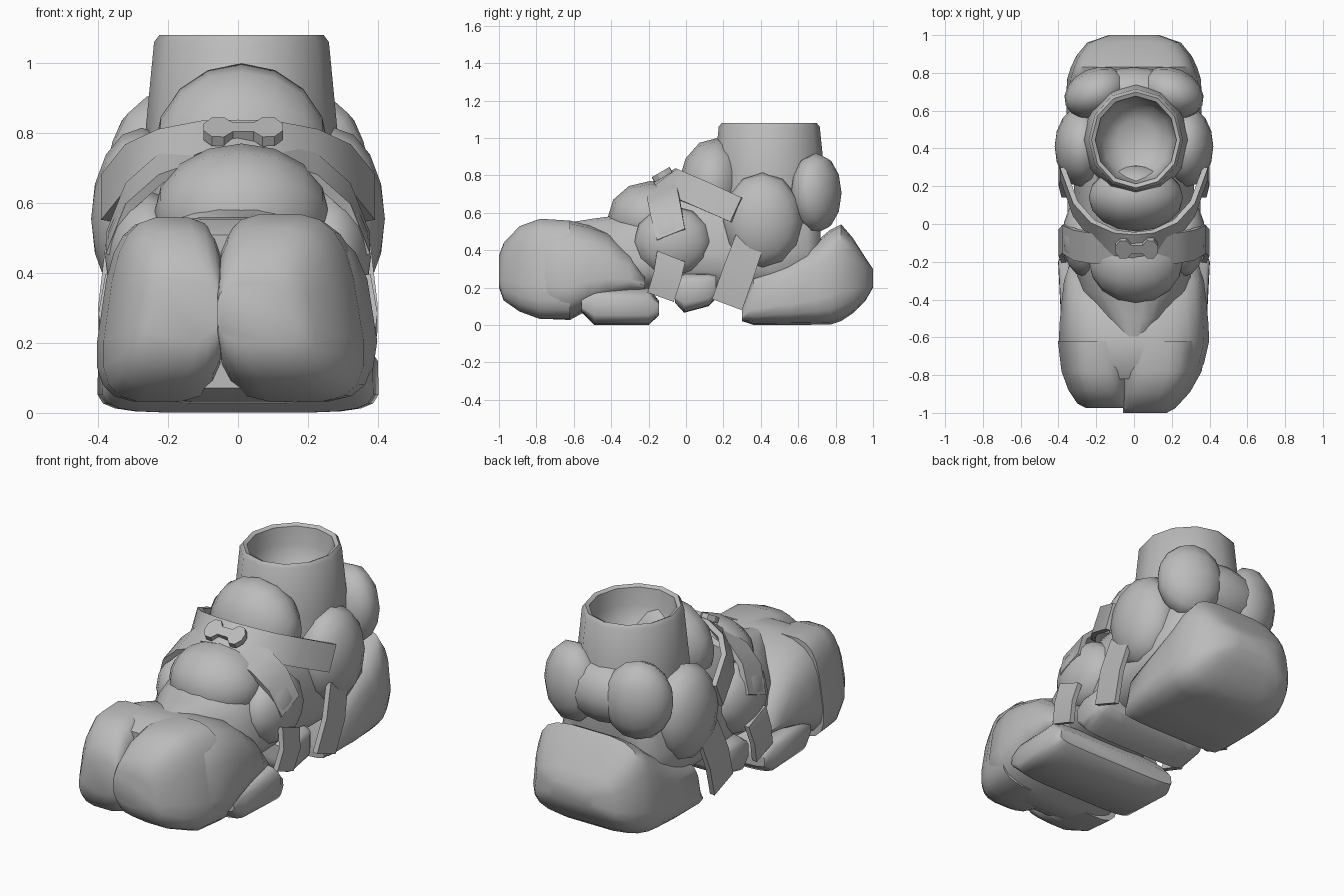
import bpy, bmesh, math
from mathutils import Vector, Matrix

cube = bpy.data.objects.get("Cube")
if cube:
    bpy.data.objects.remove(cube)

grey = bpy.data.materials.new("plain_grey")
grey.use_nodes = True
grey.diffuse_color = (0.5, 0.5, 0.5, 1)
grey.node_tree.nodes["Principled BSDF"].inputs["Base Color"].default_value = (0.5, 0.5, 0.5, 1)


def finish(name, bm, angle=45):
    """Turn a bmesh into a shaded, coloured object."""
    bmesh.ops.recalc_face_normals(bm, faces=bm.faces)
    mesh = bpy.data.meshes.new(name)
    bm.to_mesh(mesh)
    bm.free()
    mesh.materials.append(grey)
    obj = bpy.data.objects.new(name, mesh)
    bpy.context.collection.objects.link(obj)
    bpy.ops.object.select_all(action="DESELECT")
    obj.select_set(True)
    bpy.context.view_layer.objects.active = obj
    bpy.ops.object.shade_smooth_by_angle(angle=math.radians(angle))
    return obj


def skin(name, rings, angle=45):
    """Bridge rings of points in order and cap both ends."""
    bm = bmesh.new()
    loops = [[bm.verts.new(p) for p in ring] for ring in rings]
    count = len(loops[0])
    for lower, upper in zip(loops, loops[1:]):
        for i in range(count):
            j = (i + 1) % count
            bm.faces.new((lower[i], lower[j], upper[j], upper[i]))
    bm.faces.new(loops[0])
    bm.faces.new(loops[-1])
    return finish(name, bm, angle)


def body(name, sections, hinge=0, side=0, taper=0.25, power=0.6, sides=20):
    """Loft rounded sections (y, half width, bottom, top) along y.

    Sections are centred on x = hinge, or lie wholly to one side of it."""
    rings = []
    for y, width, bottom, top in sections:
        ring = []
        for i in range(sides):
            a = math.tau * (i + 0.5) / sides
            c = math.copysign(abs(math.cos(a)) ** power, math.cos(a))
            s = math.copysign(abs(math.sin(a)) ** power, math.sin(a))
            narrow = 1 - taper * (s + 1) / 2
            ring.append((hinge + (side + c) * width * narrow, y,
                         (top + bottom) / 2 + s * (top - bottom) / 2))
        rings.append(ring)
    return skin(name, rings)


def pad(name, centre, radii, turn=0, tilt=0):
    """Low-poly ellipsoid with its poles facing sideways."""
    bm = bmesh.new()
    bmesh.ops.create_uvsphere(bm, u_segments=12, v_segments=8, radius=1)
    place = (Matrix.Translation(centre) @ Matrix.Rotation(turn, 4, "Z")
             @ Matrix.Rotation(tilt, 4, "X") @ Matrix.Diagonal((*radii, 1))
             @ Matrix.Rotation(math.pi / 2, 4, "Y"))
    bmesh.ops.transform(bm, matrix=place, verts=bm.verts)
    return finish(name, bm, 60)


def strap(name, path, thick=0.014):
    """Flat band; path holds pairs of a centre and a half-width vector."""
    points = [(Vector(p), Vector(h)) for p, h in path]
    rings = []
    for i, (p, half) in enumerate(points):
        along = points[min(i + 1, len(points) - 1)][0] - points[max(i - 1, 0)][0]
        out = along.cross(half).normalized() * thick
        rings.append([p - half - out, p + half - out, p + half + out, p - half + out])
    return skin(name, rings, 30)


def flip(path):
    """Mirror a strap path to the other side."""
    return [((-p[0], p[1], p[2]), (-h[0], h[1], h[2])) for p, h in path]


# Inner foot that carries all the padding
body("inner_foot", [
    (-.62, .08, .2, .55), (-.5, .22, .15, .57), (-.35, .33, .16, .59),
    (-.18, .35, .18, .66), (0, .35, .18, .74), (.2, .36, .16, .77),
    (.45, .36, .16, .77), (.65, .34, .2, .76), (.72, .25, .3, .7)],
    taper=.3, power=.7)

# Toe cap with two rounded toes parted by a narrow cleft
body("toe_cap", [
    (-.82, .34, .07, .51), (-.74, .4, .03, .555), (-.62, .43, .025, .56),
    (-.52, .425, .08, .535), (-.42, .415, .12, .5), (-.3, .4, .16, .4),
    (-.22, .37, .18, .27)], taper=.2)
body("big_toe", [
    (-1, .125, .2, .37), (-.975, .15, .13, .44), (-.89, .192, .07, .53),
    (-.78, .225, .03, .57), (-.62, .238, .03, .56)], hinge=-.06, side=1, taper=.2)
body("small_toe", [
    (-.975, .115, .2, .37), (-.95, .14, .13, .44), (-.88, .165, .07, .52),
    (-.78, .185, .03, .56), (-.62, .195, .03, .555)], hinge=-.04, side=-1, taper=.2)

# Soles and heel
body("front_sole", [
    (-.56, .37, .07, .16), (-.49, .39, 0, .2), (-.2, .405, 0, .2),
    (-.145, .38, .05, .13)], taper=.01, power=.4)
body("arch_block", [
    (-.06, .34, .12, .24), (-.01, .35, .065, .28), (.12, .355, .1, .28),
    (.16, .33, .14, .27)], taper=0, power=.35)
body("heel", [
    (.3, .33, .02, .1), (.36, .36, 0, .28), (.55, .375, 0, .36),
    (.7, .375, 0, .45), (.77, .37, 0, .51), (.83, .35, .02, .54),
    (.89, .32, .06, .47), (.96, .26, .13, .36), (1, .14, .2, .3)],
    taper=.13, power=.5)

# Hollow ankle tube with a rounded rim
tube = [(.29, .6), (.275, .8), (.25, 1.06), (.235, 1.08), (.215, 1.07),
        (.205, .98), (.18, .88), (.1, .82)]
skin("ankle_tube", [
    [(.01 + r * math.cos(math.tau * i / 12), .445 + r * 1.08 * math.sin(math.tau * i / 12), z)
     for i in range(12)] for r, z in tube])

# Padded tongue in two parts
pad("upper_tongue", (.01, .14, .75), (.25, .18, .25), tilt=-.1)
pad("lower_tongue", (.01, -.19, .57), (.25, .23, .2))

# Rear guard: a broad bridge joining two lobes
pad("rear_bridge", (0, .68, .7), (.28, .15, .165))

side_strap = [((.06, -.13, .755), (0, .07, .03)), ((.22, -.125, .7), (0, .08, .03)),
              ((.31, -.11, .62), (0, .08, .03)), ((.365, -.08, .48), (0, .075, .03))]
heel_strap = [((.365, .34, .45), (0, .075, -.03)), ((.385, .28, .28), (0, .08, -.03)),
              ((.37, .22, .11), (0, .08, -.03))]
arch_strap = [((.365, -.08, .365), (0, .075, -.03)), ((.385, -.1, .26), (0, .072, -.025)),
              ((.37, -.135, .15), (0, .07, -.025))]

for side, s in (("left", 1), ("right", -1)):
    pad(side + "_rear_lobe", (s * .2, .695, .705), (.175, .13, .215), turn=-s * .4)
    pad(side + "_ankle_pad", (s * .275, .41, .555), (.145, .215, .26))
    pad(side + "_instep_pad", (s * .26, -.07, .445), (.12, .21, .19))
    for label, path in (("side", side_strap), ("heel", heel_strap), ("arch", arch_strap)):
        strap(side + "_" + label + "_strap", path if s > 0 else flip(path))

# Main strap over the instep, swept back on both sides
main_half = [((.1, -.1, .78), (0, .06, .045)), ((.22, -.03, .745), (0, .045, .06)),
             ((.31, .08, .7), (0, .035, .065)), ((.378, .27, .615), (0, .03, .065))]
strap("main_strap", flip(main_half)[::-1] + [((0, -.115, .788), (0, .065, .038))] + main_half)

# Bow-shaped buckle lying on the main strap
up = Vector((0, .85, .5))
out = Vector((0, -.5, .85))
base = Vector((.015, -.12, .79))
outline = [(.03, .026), (.055, .056), (.09, .054), (.113, .02)]
right_half = [(x, -h) for x, h in outline] + [(x, h) for x, h in reversed(outline)]
bow = right_half + [(-x, -h) for x, h in right_half]
skin("bow_buckle", [
    [base + Vector((x, 0, 0)) + up * h + out * d for x, h in bow] for d in (0, .032)], 30)
